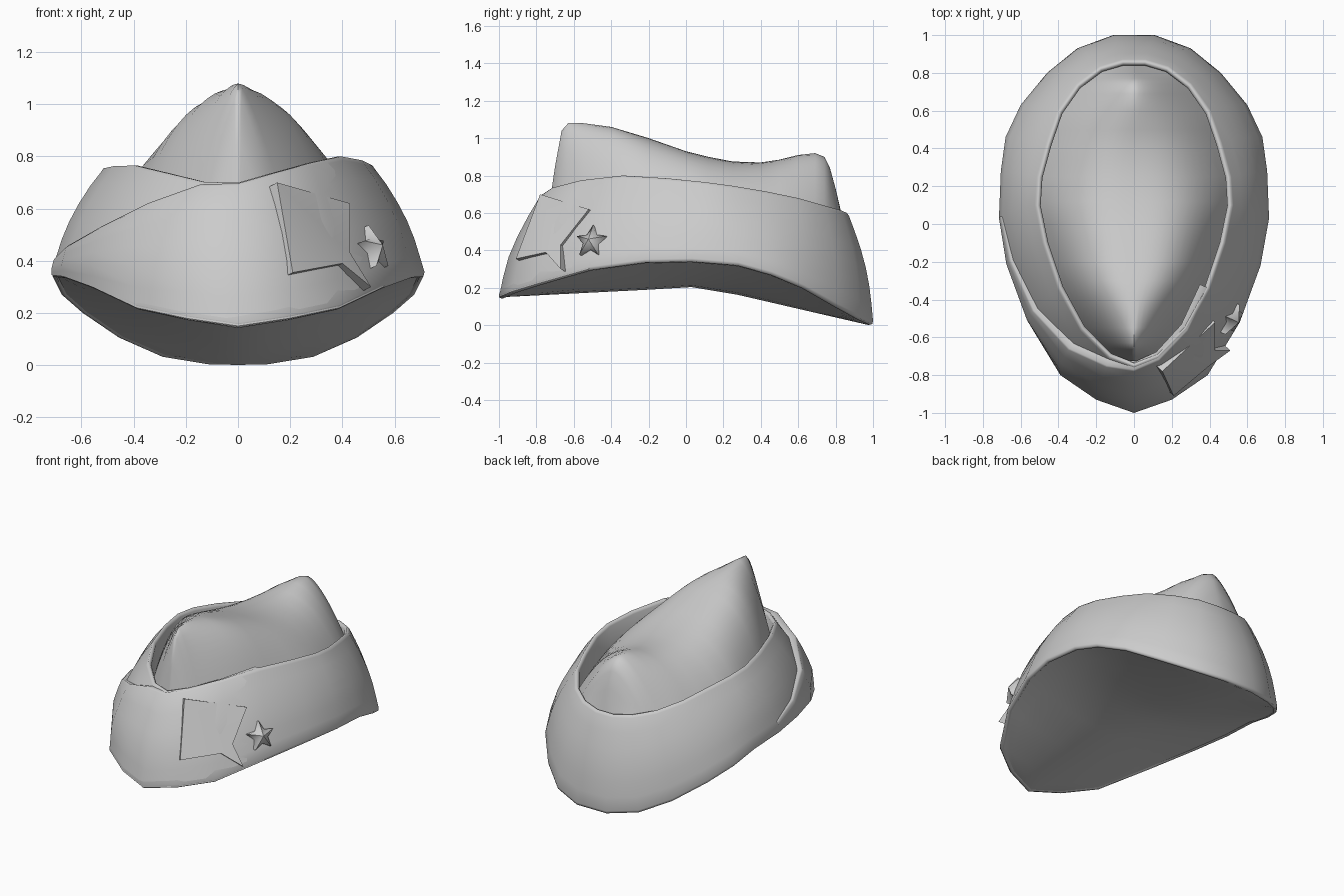
import bpy, bmesh, math
from mathutils import Vector

old = bpy.data.objects.get("Cube")
if old:
    bpy.data.objects.remove(old)

GREY = (0.6, 0.6, 0.6, 1)
cloth = bpy.data.materials.new("grey cloth")
cloth.use_nodes = True
cloth.diffuse_color = GREY
cloth.node_tree.nodes["Principled BSDF"].inputs["Base Color"].default_value = GREY

# Half outlines of the band, front to back
LOWER = [Vector(p) for p in [
    (0, -1, .15), (.2, -.93, .18), (.39, -.8, .22), (.56, -.52, .3),
    (.67, -.22, .34), (.715, .03, .345), (.705, .28, .325), (.68, .46, .275),
    (.6, .63, .205), (.46, .8, .11), (.3, .93, .04), (.11, 1, .01)]]
UPPER = [Vector(p) for p in [
    (0, -.76, .7), (.13, -.71, .735), (.28, -.56, .775), (.4, -.34, .8),
    (.48, -.1, .785), (.52, .1, .765), (.51, .25, .745), (.46, .43, .715),
    (.4, .6, .68), (.3, .74, .64), (.18, .83, .615), (.06, .865, .6)]]


def lerp_table(table, t):
    """Linear lookup in a list of (key, value) pairs."""
    for (a, u), (b, v) in zip(table, table[1:]):
        if t <= b:
            return u + (v - u) * max(0, (t - a) / (b - a))
    return table[-1][1]


def finish(name, bm, angle=40):
    bmesh.ops.remove_doubles(bm, verts=bm.verts, dist=.0005)
    bmesh.ops.recalc_face_normals(bm, faces=bm.faces)
    mesh = bpy.data.meshes.new(name)
    bm.to_mesh(mesh)
    bm.free()
    mesh.materials.append(cloth)
    obj = bpy.data.objects.new(name, mesh)
    bpy.context.collection.objects.link(obj)
    bpy.ops.object.select_all(action="DESELECT")
    obj.select_set(True)
    bpy.context.view_layer.objects.active = obj
    bpy.ops.object.shade_smooth_by_angle(angle=math.radians(angle))


def loft(name, rows, closed=False, angle=40):
    """Skin a list of equally long rows of points."""
    bm = bmesh.new()
    grid = [[bm.verts.new(p) for p in row] for row in rows]
    pairs = list(zip(grid, grid[1:])) + ([(grid[-1], grid[0])] if closed else [])
    for a, b in pairs:
        for j in range(len(a) - 1):
            bm.faces.new((a[j], a[j + 1], b[j + 1], b[j]))
    finish(name, bm, angle)


def outward(p):
    return Vector((p.x / .3, p.y / .6, 0)).normalized()


def wall(low, top, f):
    """Point on the bulging band wall at height fraction f."""
    p = low.lerp(top, f)
    return p + outward(p) * .03 * math.sin(math.pi * f)


def mirrored(p):
    return Vector((-p.x, p.y, p.z))


# Turned-up band: lower lip, bulging wall, rolled top edge and inner wall
def band_section(low, top):
    n, up = outward(top), Vector((0, 0, 1))
    lip = [low - outward(low) * .04 + up * .012, low - outward(low) * .02 - up * .008,
           low - outward(low) * .004 - up * .004]
    outer = [wall(low, top, k / 6) + up * .012 * (k == 0) for k in range(6)]
    roll = [top - up * .015 + n * .006, top - n * .004, top - n * .016, top - n * .026 - up * .015]
    return lip + outer + roll + [top - n * .026 - up * .25]


def right_top(top):
    """The right half sits a little lower towards the front."""
    drop = lerp_table([(-.76, 0), (-.7, .04), (-.34, .035), (.3, 0)], top.y)
    return mirrored(top) - Vector((0, 0, drop))


half = [band_section(low, top) for low, top in zip(LOWER, UPPER)]
other = [band_section(mirrored(low), right_top(top)) for low, top in zip(LOWER, UPPER)]
loft("band", half + other[:0:-1], closed=True, angle=70)

# Front flap: continues the left half around the front, tapering off on the right
flap = []
for i, reach, bulk in [(-3, .985, -.01), (-2, .985, .004), (-1, .985, .01), (0, .98, .014),
                       (1, .91, .022), (2, .71, .028), (3, .44, .024),
                       (4, .25, .016), (5, .14, .006)]:
    low, top = LOWER[abs(i)], UPPER[abs(i)]
    if i > 0:
        low, top = mirrored(low), mirrored(top)
    row = [wall(low, top, reach * k / 5) for k in range(6)]
    row = [p + outward(p) * bulk * min(1, k / 2) for k, p in enumerate(row)]
    tip = row[-1]
    row += [tip + Vector((0, 0, .008)) - outward(tip) * .01, tip - outward(tip) * .05]
    flap.append(row)
loft("front_flap", flap, angle=70)

# Crown: full, rounded sections pinched to a tent at both ends of a dipping ridge
RIDGE = [(-.725, .68), (-.7, .85), (-.665, 1.04), (-.63, 1.08), (-.55, 1.08),
         (-.4, 1.06), (-.3, 1.03), (-.2, 1), (0, .93), (.12, .9), (.25, .875),
         (.4, .87), (.5, .885), (.6, .91), (.69, .92), (.74, .9), (.77, .84),
         (.8, .73), (.84, .56)]
ROUNDNESS = [(-.7, 1.1), (-.62, 1.4), (-.5, 2), (-.3, 2.8), (0, 3), (.4, 2.4),
             (.7, 1.5), (.8, 1.6)]
WIDTH = [(p.y, p.x) for p in UPPER]
BASE = .54
crown = []
for y, z in RIDGE:
    w = max(.01, lerp_table(WIDTH, y) - .015)
    power = lerp_table(ROUNDNESS, y)
    us = [k / 12 for k in range(-12, 13)]
    crown.append([(u * w, y, BASE + (z - BASE) * (1 - abs(u) ** power)) for u in us])
loft("crown", crown, angle=60)

# Sagging lining that closes the underside, lightly creased along the middle
SAG = [(-1, .15), (0, .2), (.08, .21), (.16, .19), (1, 0)]
lining = []
for p in LOWER:
    mid = lerp_table(SAG, p.y)
    us = [k / 6 for k in range(-6, 7)]
    lining.append([(u * p.x * .98, p.y * .98, mid + (p.z - mid) * abs(u) ** 1.5) for u in us])
loft("lining", lining, angle=60)

# Angular badge plate on the left front of the band
outline = [Vector(p) for p in [
    (.15, -.78, .7), (.43, -.52, .62), (.43, -.67, .43),
    (.51, -.67, .3), (.4, -.75, .39), (.21, -.91, .355)]]
normal = (outline[5] - outline[0]).cross(outline[1] - outline[0]).normalized()
bm = bmesh.new()
face = bm.faces.new([bm.verts.new(p) for p in outline])
sides = bmesh.ops.extrude_face_region(bm, geom=[face])
for v in [g for g in sides["geom"] if isinstance(g, bmesh.types.BMVert)]:
    v.co -= normal * .06
bmesh.ops.triangulate(bm, faces=[f for f in bm.faces if len(f.verts) > 4])
finish("badge_plate", bm, 25)

# Domed star stud beside the plate
axis = Vector((.85, -.4, .35)).normalized()
across = Vector((0, 0, 1)).cross(axis).normalized()
rise = axis.cross(across)
centre = Vector((.53, -.51, .45))
bm = bmesh.new()
front, back = [], []
for k in range(10):
    a = math.pi * (k / 5 + .5)
    r = .045 if k % 2 else .092
    p = centre + (across * math.cos(a) + rise * math.sin(a)) * r
    front.append(bm.verts.new(p))
    back.append(bm.verts.new(p - axis * .05))
apex = bm.verts.new(centre + axis * .03)
bm.faces.new(back)
for k in range(10):
    m = (k + 1) % 10
    bm.faces.new((front[k], front[m], apex))
    bm.faces.new((front[k], back[k], back[m], front[m]))
finish("star_stud", bm, 58)
